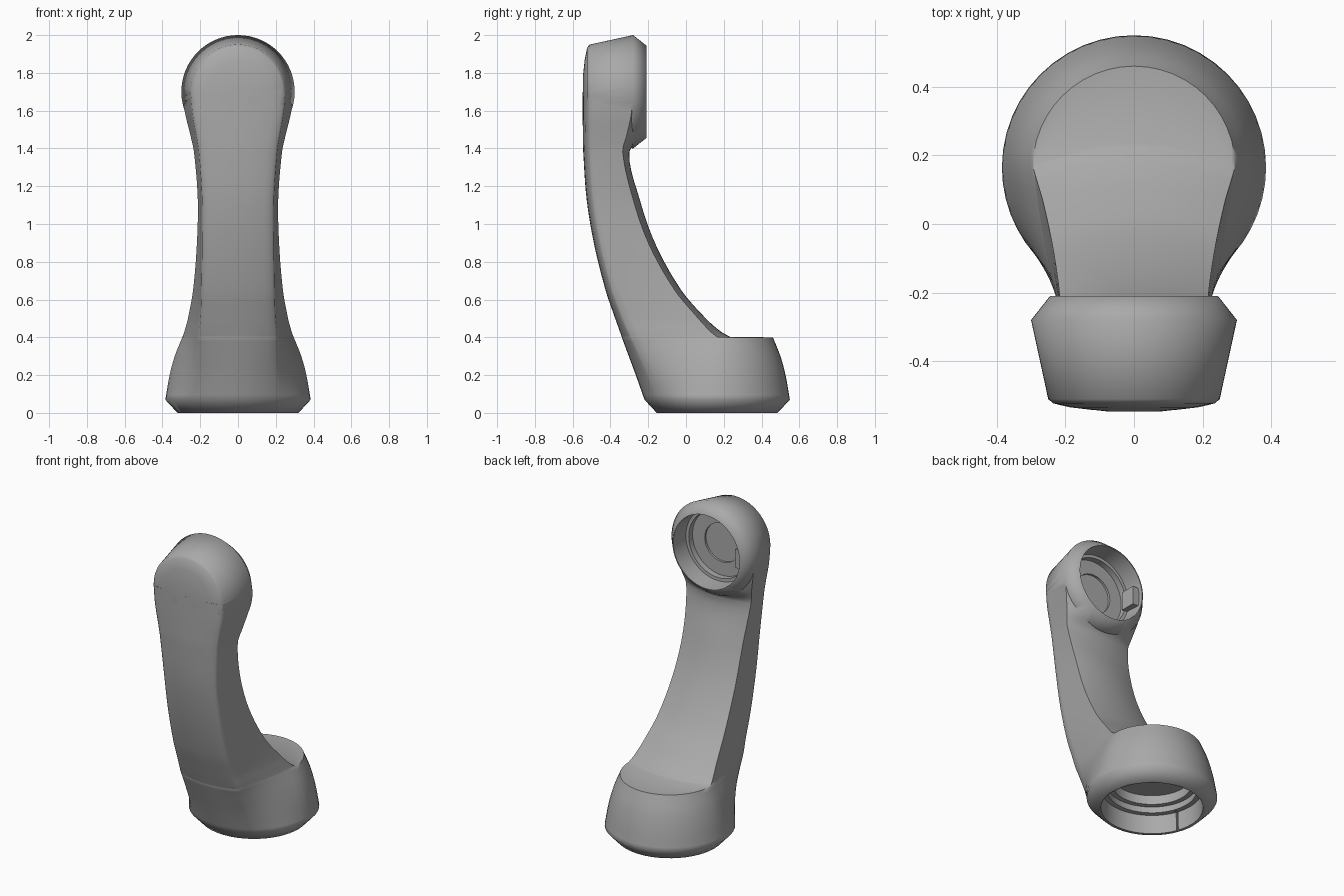
import bpy, bmesh, math
from mathutils import Matrix, Vector

cube = bpy.data.objects.get("Cube")
if cube:
    bpy.data.objects.remove(cube, do_unlink=True)

CUP_Y, EAR_Z = 0.165, 1.70

grey = bpy.data.materials.new("handset_grey")
grey.use_nodes = True
colour = (0.4, 0.4, 0.4, 1)
grey.diffuse_color = colour
grey.node_tree.nodes["Principled BSDF"].inputs["Base Color"].default_value = colour


def finish(name, bm):
    mesh = bpy.data.meshes.new(name)
    bm.to_mesh(mesh)
    bm.free()
    mesh.materials.append(grey)
    obj = bpy.data.objects.new(name, mesh)
    bpy.context.collection.objects.link(obj)
    return obj


def loft(name, rings):
    """Skin a list of equal-length rings and cap both ends."""
    bm = bmesh.new()
    loops = [[bm.verts.new(p) for p in ring] for ring in rings]
    n = len(loops[0])
    for a, b in zip(loops, loops[1:]):
        for i in range(n):
            j = (i + 1) % n
            bm.faces.new((a[i], a[j], b[j], b[i]))
    bm.faces.new(loops[0])
    bm.faces.new(loops[-1])
    bmesh.ops.recalc_face_normals(bm, faces=bm.faces)
    return finish(name, bm)


def lathe(name, profile, along_y, sides=64):
    """Turn (radius, position) pairs about the ear (y) or cup (z) axis."""
    rings = []
    for r, h in profile:
        ring = []
        for i in range(sides):
            a = math.tau * i / sides
            c, s = r * math.cos(a), r * math.sin(a)
            ring.append((c, h, EAR_Z + s) if along_y else (c, CUP_Y + s, h))
        rings.append(ring)
    return loft(name, rings)


def box(name, centre, size, angle=0.0):
    bm = bmesh.new()
    bmesh.ops.create_cube(bm, size=1, matrix=Matrix.Translation(centre)
                          @ Matrix.Rotation(angle, 4, "Z")
                          @ Matrix.Diagonal((*size, 1)))
    return finish(name, bm)


def combine(target, tool, operation):
    mod = target.modifiers.new("join", "BOOLEAN")
    mod.operation, mod.object, mod.solver = operation, tool, "EXACT"
    bpy.context.view_layer.objects.active = target
    bpy.ops.object.modifier_apply(modifier=mod.name)
    bpy.data.objects.remove(tool, do_unlink=True)


def smooth_rows(rows, steps=5):
    """Resample key rows with a curve through them (first column is height)."""
    def slope(i):
        a, b = rows[max(i - 1, 0)], rows[min(i + 1, len(rows) - 1)]
        return [(q - p) / (b[0] - a[0]) for p, q in zip(a, b)]
    out = []
    for i in range(len(rows) - 1):
        a, b, ma, mb = rows[i], rows[i + 1], slope(i), slope(i + 1)
        h = b[0] - a[0]
        for k in range(steps):
            t = k / steps
            w = (2*t**3 - 3*t**2 + 1, t**3 - 2*t**2 + t, 3*t**2 - 2*t**3, t**3 - t**2)
            out.append([w[0]*p + w[1]*h*m + w[2]*q + w[3]*h*n
                        for p, m, q, n in zip(a, ma, b, mb)])
    return out + [rows[-1]]


def section(z, front, front_w, back_w, blend, back_y=CUP_Y, bow=None):
    """Outline at one height: front is oval at blend 0 and a bar at 1;
    back is a half circle, or a bowed edge when a bow is given."""
    half, corner = [], math.radians(55)

    def add(x, y, angle):
        oval = Vector((back_w * math.cos(angle),
                       back_y - (back_y - front) * math.sin(angle)))
        half.append(oval.lerp(Vector((x, y)), blend))

    for u in (0, 0.25, 0.5, 0.75, 0.88, 0.96, 1):
        add(front_w * u, front + 0.022 * u**2 + 0.014 * u**12,
            math.pi / 2 + (corner - math.pi / 2) * u)
    for k in range(1, 9):
        t = k / 8
        add(front_w + (back_w - front_w) * t,
            front + 0.036 + (back_y - front - 0.036) * t, corner * (1 - t))
    for k in range(1, 13):
        a = math.pi / 2 * k / 12
        depth = back_w * math.sin(a) if bow is None else bow * math.sin(a)**2
        half.append(Vector((back_w * math.cos(a), back_y + depth)))
    mirrored = [Vector((-p.x, p.y)) for p in half[-2:0:-1]]
    return [(p.x, p.y, z) for p in half + mirrored]


# Round mouth cup: height, front, front half width, radius, blend
cup_rows = smooth_rows([
    (0.07, -0.22, 0.22, 0.385, 0),
    (0.2, -0.266, 0.22, 0.362, 0.3),
    (0.3, -0.303, 0.22, 0.335, 0.55),
    (0.4, -0.34, 0.22, 0.295, 0.75)])
# Handle: height, front, front half width, back half width, blend, back edge, bow
handle_rows = smooth_rows([
    (0.402, -0.34, 0.22, 0.294, 0.75, 0.165, 0.07),
    (0.43, -0.35, 0.216, 0.284, 0.79, 0.13, 0.055),
    (0.5, -0.375, 0.205, 0.265, 0.87, 0.065, 0.04),
    (0.65, -0.426, 0.196, 0.238, 0.96, -0.06, 0.035),
    (0.89, -0.486, 0.19, 0.218, 1, -0.195, 0.035),
    (1.13, -0.526, 0.19, 0.213, 1, -0.28, 0.035),
    (1.38, -0.544, 0.207, 0.233, 1, -0.335, 0.035),
    (1.47, -0.546, 0.221, 0.252, 1, -0.314, 0.088),
    (1.58, -0.547, 0.24, 0.279, 1, -0.29, 0.07),
    (1.7, -0.547, 0.25, 0.299, 1, -0.28, 0.06)])

rings = [section(0, -0.155, 0.2, 0.32, 0)]
rings += [section(*row) for row in cup_rows + handle_rows]
handset = loft("handset_body", rings)

# Ear piece
ear = lathe("ear_piece", [(0.08, -0.546), (0.17, -0.536), (0.235, -0.523),
                          (0.25, -0.51), (0.3, -0.28), (0.245, -0.21)], True)
combine(handset, ear, "UNION")

# Stepped sockets in the ear piece and under the cup
ear_socket = lathe("ear_socket", [(0.24, -0.18), (0.232, -0.33), (0.212, -0.331),
                                  (0.212, -0.37), (0.125, -0.371), (0.125, -0.385)], True)
combine(handset, ear_socket, "DIFFERENCE")
cup_socket = lathe("cup_socket", [(0.302, -0.02), (0.295, 0.12), (0.265, 0.121),
                                  (0.265, 0.16), (0.235, 0.161), (0.235, 0.22)], False)
combine(handset, cup_socket, "DIFFERENCE")

# Thin keyway in the cup wall
turn = math.radians(-160)
keyway = box("keyway", (0.3 * math.cos(turn), CUP_Y + 0.3 * math.sin(turn), 0.05),
             (0.04, 0.012, 0.15), turn)
combine(handset, keyway, "DIFFERENCE")

bpy.ops.object.select_all(action="DESELECT")
handset.select_set(True)
bpy.context.view_layer.objects.active = handset
bpy.ops.object.shade_smooth_by_angle(angle=math.radians(55))

# Small retaining clip inside the ear socket
box("ear_clip", (-0.212, -0.285, EAR_Z), (0.045, 0.1, 0.12))
